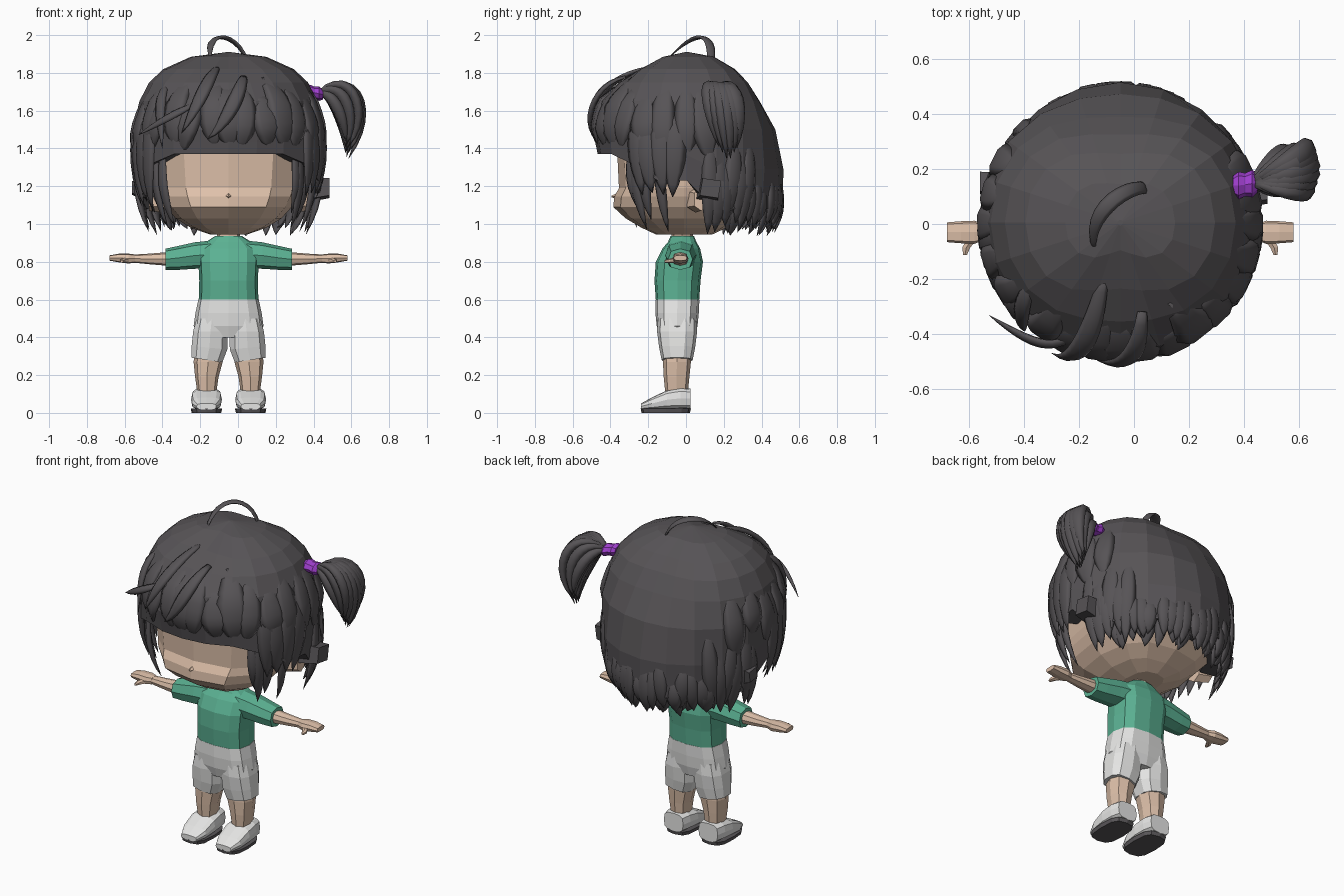
import bpy, bmesh, math, random
from mathutils import Vector
from mathutils.geometry import interpolate_bezier

if "Cube" in bpy.data.objects:
    bpy.data.objects.remove(bpy.data.objects["Cube"])

random.seed(4)
CX = -0.05  # body centre line


def material(name, r, g, b):
    m = bpy.data.materials.new(name)
    m.diffuse_color = (r, g, b, 1)
    m.use_nodes = True
    m.node_tree.nodes["Principled BSDF"].inputs["Base Color"].default_value = m.diffuse_color
    return m


HAIR = material("charcoal hair", 0.094, 0.087, 0.093)
SKIN = material("skin", 0.73, 0.53, 0.40)
GREEN = material("green cloth", 0.105, 0.44, 0.29)
WHITE = material("white cloth", 0.78, 0.78, 0.77)
SOLE = material("dark rubber", 0.10, 0.094, 0.10)
PURPLE = material("purple band", 0.35, 0.05, 0.62)


def finish(name, bm, mat, smooth=False):
    bmesh.ops.recalc_face_normals(bm, faces=bm.faces)
    for f in bm.faces:
        f.smooth = smooth
    me = bpy.data.meshes.new(name)
    bm.to_mesh(me)
    bm.free()
    me.materials.append(mat)
    ob = bpy.data.objects.new(name, me)
    bpy.context.collection.objects.link(ob)
    return ob


def skin_rings(bm, rings):
    rows = [[bm.verts.new(p) for p in r] for r in rings]
    n = len(rows[0])
    for a, b in zip(rows, rows[1:]):
        for i in range(n):
            j = (i + 1) % n
            bm.faces.new((a[i], a[j], b[j], b[i]))
    bm.faces.new(rows[0])
    bm.faces.new(rows[-1])


def loft(name, mat, axis, sections, n=10, p=0.8, side=1, phase=0.0):
    """Sections are (x, y, z, a, b[, tilt]); x is measured from the centre line."""
    rings = []
    for x, y, z, a, b, *tilt in sections:
        ring = []
        for i in range(n):
            t = 2 * math.pi * (i + phase) / n - math.pi / 2
            u = a * math.copysign(abs(math.cos(t)) ** p, math.cos(t))
            v = b * math.copysign(abs(math.sin(t)) ** p, math.sin(t))
            lift = u * tilt[0] if tilt else 0
            d = {"x": (0, u, v), "y": (u, 0, v), "z": (u, v, lift)}[axis]
            ring.append((CX + side * (x + d[0]), y + d[1], z + d[2]))
        rings.append(ring)
    bm = bmesh.new()
    skin_rings(bm, rings)
    return finish(name, bm, mat)


# ---- head, neck and nose
loft("head", SKIN, "z", [(0, -.01, .945, .10, .15), (0, -.01, .98, .20, .225), (0, -.01, 1.03, .28, .31),
     (0, -.01, 1.09, .335, .375), (0, -.01, 1.145, .365, .37), (0, -.01, 1.19, .38, .345),
     (0, -.01, 1.40, .40, .355), (0, 0, 1.6, .38, .36), (0, 0, 1.78, .2, .2)], n=12, p=.75)
loft("nose", SKIN, "y", [(0, -.36, 1.15, .022, .018), (0, -.395, 1.145, .005, .004)], n=4, p=1)
loft("neck", SKIN, "z", [(0, -.02, .88, .065, .058), (0, -.02, .97, .06, .058)], n=8)

# ---- torso and shorts
loft("shirt", GREEN, "z", [(0, -.045, .60, .158, .115), (0, -.045, .70, .155, .122), (0, -.035, .80, .16, .125),
     (0, -.025, .87, .16, .10), (0, -.02, .905, .12, .075), (0, -.02, .937, .07, .062)], n=12, p=.7)
loft("shorts_hip", WHITE, "z", [(0, -.045, .40, .15, .09), (0, -.047, .46, .185, .108),
     (0, -.047, .53, .175, .115), (0, -.045, .60, .160, .116)], n=12, p=.7)

# ---- paired limbs
for s, tag in ((-1, "left"), (1, "right")):
    loft("sleeve_" + tag, GREEN, "x", [(.07, -.025, .84, .085, .075), (.18, -.03, .833, .08, .07),
         (.27, -.03, .82, .072, .063), (.335, -.03, .813, .065, .056)], n=8, side=s)
    loft("arm_" + tag, SKIN, "x", [(.30, -.03, .815, .045, .038), (.42, -.03, .815, .036, .028),
         (.51, -.03, .817, .027, .021)], n=8, side=s)
    loft("hand_" + tag, SKIN, "x", [(.495, -.03, .817, .028, .022), (.53, -.03, .817, .042, .026),
         (.58, -.03, .82, .04, .023), (.63, -.03, .82, .036, .014)], n=8, p=.6, side=s)
    loft("thumb_" + tag, SKIN, "y", [(.535, -.05, .81, .024, .015), (.56, -.085, .805, .016, .012),
         (.565, -.113, .802, .008, .007)], n=6, side=s)
    loft("shorts_leg_" + tag, WHITE, "z", [(.115, -.047, .28, .085, .082, .15), (.101, -.047, .345, .098, .095, .1),
         (.096, -.047, .43, .095, .106), (.088, -.047, .50, .085, .103)], n=10, p=.75, side=s)
    loft("leg_" + tag, SKIN, "z", [(.115, -.05, .09, .048, .058), (.115, -.05, .19, .062, .068),
         (.108, -.048, .27, .077, .074), (.10, -.048, .32, .08, .074)], n=8, side=s)
    loft("shoe_" + tag, WHITE, "y", [(.117, .025, .075, .065, .054), (.117, -.03, .077, .078, .056),
         (.117, -.10, .07, .082, .05), (.117, -.18, .05, .077, .032), (.117, -.238, .034, .052, .016)],
         n=12, p=.6, side=s)
    loft("sole_" + tag, SOLE, "z", [(.117, -.107, 0, .078, .128), (.117, -.107, .022, .083, .133)],
         n=12, p=.65, side=s)
    loft("ear_" + tag, SKIN, "x", [(.34, .05, 1.13, .05, .07), (.42, .08, 1.13, .04, .06)], n=6, side=s)
    # blocky tuft behind each ear
    tip = (.51, .15, 1.19, .05, .045) if s < 0 else (.535, .13, 1.19, .07, .065)
    loft("ear_tuft_" + tag, HAIR, "x", [(.42, .12, 1.18, .08, .08), tip], n=4, p=1, side=s, phase=.4)

# ---- hair surface: height, then front, side and back radius
PROFILE = [(.93, .41, .44, .485), (1.05, .44, .475, .505), (1.2, .46, .50, .512), (1.35, .468, .508, .51),
           (1.5, .50, .507, .468), (1.65, .47, .472, .385), (1.75, .36, .42, .32),
           (1.82, .24, .345, .25), (1.885, .10, .2, .14), (1.91, .01, .01, .01)]


def radius(deg, z):
    c = math.cos(math.radians(deg))
    col = 1 if c > 0 else 3
    r = [p[2] + (p[col] - p[2]) * c ** 4 for p in PROFILE]
    for i in range(len(r) - 1):
        z0, z1 = PROFILE[i][0], PROFILE[i + 1][0]
        if z <= z1:
            return r[i] + (r[i + 1] - r[i]) * (z - z0) / (z1 - z0)
    return 0.01


def on_hair(deg, z, off=0.0):
    """Angle 0 faces front, positive towards +x."""
    t = math.radians(deg)
    r = radius(deg, z) + off
    return Vector((CX + r * math.sin(t), .005 - r * math.cos(t), z))


def hem(deg):
    d = abs((deg + 180) % 360 - 180)
    return 1.37 if d < 45 else 1.32 if d < 60 else 1.23 if d < 100 else 1.08


# ---- hair cap with an inward rim under the hem
cap = bmesh.new()
angles = [i * 18 for i in range(20)]
rings = [[on_hair(a, z) for a in angles] for z in (1.91, 1.885, 1.82, 1.75, 1.65, 1.5)]
rings += [[on_hair(a, 1.5 + (hem(a) - 1.5) * k) for a in angles] for k in (.5, 1)]
rings.append([on_hair(a, hem(a) + .01, -.13) for a in angles])
skin_rings(cap, rings)
finish("hair_cap", cap, HAIR)


# ---- tapered hair locks
def add_lock(bm, pts, width, thick, root=.45, n=6):
    last = len(pts) - 1
    rings = []
    for i, p in enumerate(pts):
        t = i / last
        tan = (pts[min(i + 1, last)] - pts[max(i - 1, 0)]).normalized()
        out = p - Vector((CX, 0, 1.3))
        across = tan.cross(out).normalized()
        up = across.cross(tan).normalized()
        k = root + (1 - root) * math.sin(min(t / .5, 1) * math.pi / 2)
        k *= 1 if t < .5 else max(.03, math.cos((t - .5) * math.pi) ** .8)
        rings.append([p + across * (width * k * math.cos(a)) + up * (thick * k * math.sin(a))
                      for a in (2 * math.pi * j / n for j in range(n))])
    skin_rings(bm, rings)


def lock_row(name, degs, top, tip, width, thick, sweep, off=.005, tuck=-.02):
    bm = bmesh.new()
    for d in degs:
        d += random.uniform(-2, 2)
        z0, z1 = (random.uniform(*v) for v in (top, tip))
        sw = random.uniform(*sweep)
        pts = [on_hair(d + sw * t * t, z0 + (z1 - z0) * t, off + tuck * t ** 3 - .03 * (1 - t) ** 3)
               for t in (i / 8 for i in range(9))]
        add_lock(bm, pts, width * random.uniform(.85, 1.15), thick)
    return finish(name, bm, HAIR, True)


lock_row("fringe_locks", range(-48, 49, 12), (1.68, 1.78), (1.37, 1.40), .08, .02, (-9, 4), .004)
for s, tag in ((-1, "left"), (1, "right")):
    lock_row("temple_locks_" + tag, [s * d for d in range(56, 84, 9)], (1.58, 1.72), (1.06, 1.18),
             .058, .02, (-5, 5), .002)
    lock_row("long_side_locks_" + tag, [s * d for d in (48, 55, 62, 70)], (1.42, 1.5), (.96, 1.06),
             .035, .018, (-1, 4), -.025, -.035)
    lock_row("crown_side_locks_" + tag, [s * d for d in range(60, 125, 14)], (1.68, 1.78), (1.25, 1.4),
             .075, .02, (-6, 6), .002)
    lock_row("nape_side_locks_" + tag, [s * d for d in range(103, 136, 6)], (1.35, 1.5), (.94, 1.02),
             .05, .02, (-5, 5), 0)
lock_row("nape_locks", range(135, 227, 6), (1.18, 1.32), (.95, 1.01), .045, .02, (-3, 3), -.005)
lock_row("nape_under_locks", range(118, 244, 7), (1.16, 1.2), (.93, .98), .04, .016, (-5, 5), -.03)


def strand(bm, a, b, c, d, width, thick, root=.45):
    pts = interpolate_bezier(Vector(a), Vector(b), Vector(c), Vector(d), 12)
    add_lock(bm, pts, width, thick, root)


# ---- loose curls over the fringe
bm = bmesh.new()
strand(bm, (.03, -.32, 1.78), (.02, -.50, 1.74), (-.04, -.54, 1.55), (-.16, -.48, 1.45), .04, .016)
strand(bm, (-.11, -.19, 1.83), (-.15, -.40, 1.79), (-.20, -.53, 1.65), (-.30, -.47, 1.48), .04, .016)
strand(bm, (-.22, -.40, 1.64), (-.30, -.48, 1.60), (-.40, -.42, 1.55), (-.53, -.33, 1.47), .025, .014)
strand(bm, (-.36, -.18, 1.74), (-.42, -.30, 1.72), (-.42, -.36, 1.6), (-.40, -.39, 1.40), .035, .016)
finish("loose_curls", bm, HAIR, True)

# ---- crown curl standing on top
bm = bmesh.new()
strand(bm, (.05, .13, 1.86), (-.01, .15, 2.028), (-.19, .05, 2.035), (-.14, -.11, 1.86), .03, .009, .7)
finish("crown_curl", bm, HAIR, True)

# ---- side ponytail and its band
bm = bmesh.new()
for dy in (-.10, -.06, -.02, .02, .06, .09):
    k = 1 - abs(dy) * 1.2
    low = abs(dy) * .8
    end_y = .225 + dy * .5
    strand(bm, (.43, .15, 1.69), (.42 + .2 * k, .18 + dy * .7, 1.84), (.44 + .3 * k, .22 + dy, 1.6),
           (.585, end_y, 1.33 + low), .045, .028, .3)
    strand(bm, (.43, .15, 1.69), (.54, .18 + dy * .6, 1.78), (.64, .21 + dy * .8, 1.6),
           (.575, end_y, 1.34 + low), .04, .034, .4)
    strand(bm, (.43, .15, 1.69), (.50, .18 + dy * .6, 1.71), (.57, .21 + dy * .7, 1.56),
           (.57, end_y, 1.36 + low), .04, .034, .4)
finish("ponytail", bm, HAIR, True)
loft("hair_band", PURPLE, "x", [(.41, .14, 1.70, .035, .028), (.43, .14, 1.70, .05, .038),
     (.455, .143, 1.695, .042, .032), (.48, .147, 1.69, .05, .038), (.50, .15, 1.685, .035, .026)], n=8, p=1)
